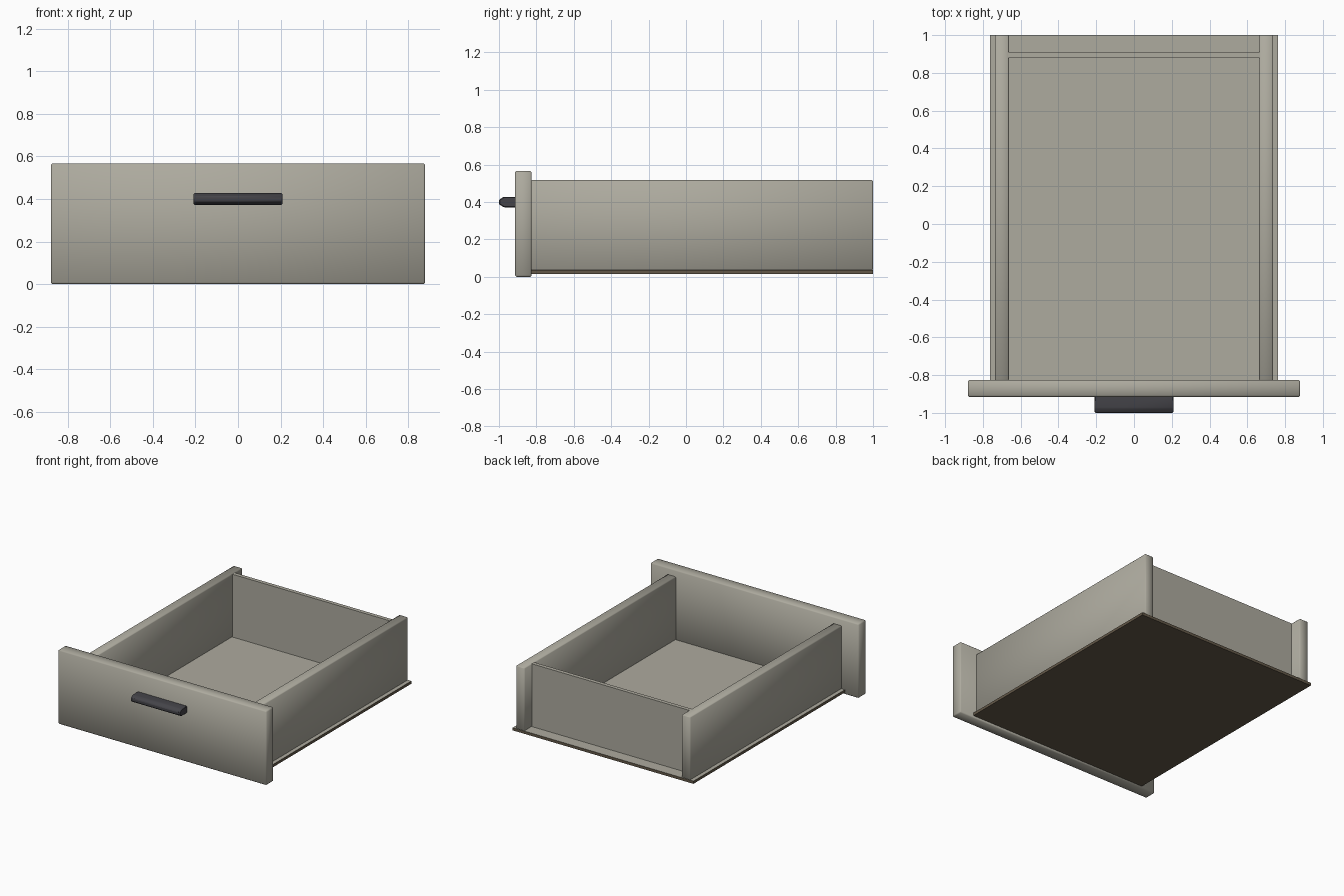
import bpy, bmesh

if "Cube" in bpy.data.objects:
    bpy.data.objects.remove(bpy.data.objects["Cube"])


def material(name, rgb):
    m = bpy.data.materials.new(name)
    m.diffuse_color = (*rgb, 1)
    m.use_nodes = True
    m.node_tree.nodes["Principled BSDF"].inputs["Base Color"].default_value = m.diffuse_color
    return m


paint = material("warm grey paint", (0.42, 0.405, 0.345))
brown = material("dark brown base", (0.125, 0.098, 0.065))
metal = material("dark handle", (0.058, 0.057, 0.066))


def smooth(ob):
    bpy.ops.object.select_all(action='DESELECT')
    bpy.context.view_layer.objects.active = ob
    ob.select_set(True)
    bpy.ops.object.shade_smooth_by_angle(angle=1.0)


def board(name, lo, hi, mat, chamfer=0.0):
    """Box between two corners, with an optional small chamfer."""
    bm = bmesh.new()
    bmesh.ops.create_cube(bm, size=1)
    for v in bm.verts:
        v.co = [(a + b) / 2 + c * (b - a) for a, b, c in zip(lo, hi, v.co)]
    if chamfer:
        bmesh.ops.bevel(bm, geom=bm.edges[:], offset=chamfer, segments=1,
                        profile=0.5, affect='EDGES')
    me = bpy.data.meshes.new(name)
    bm.to_mesh(me)
    bm.free()
    ob = bpy.data.objects.new(name, me)
    bpy.context.collection.objects.link(ob)
    me.materials.append(mat)
    if chamfer:
        smooth(ob)
    return ob


# Drawer front
board("drawer_front", (-0.88, -0.915, 0), (0.88, -0.825, 0.567), paint, 0.008)

# Side walls, one on each side
for side, x in (("left", -0.70), ("right", 0.70)):
    board(side + "_side", (x - 0.037, -0.83, 0.034), (x + 0.037, 1, 0.517),
          paint, 0.006)

# Back wall, set in from the rear ends of the sides
board("back_wall", (-0.67, 0.88, 0.034), (0.67, 0.91, 0.515), paint)

# Base plate: painted top, brown edges and underside
base = board("base_plate", (-0.763, -0.83, 0.015), (0.763, 1, 0.036), brown)
base.data.materials.append(paint)
for p in base.data.polygons:
    p.material_index = 1 if p.normal.z > 0.5 else 0

# Handle: chamfered profile run along x
profile = [(-0.91, 0.372), (-0.975, 0.372), (-1.0, 0.388),
           (-1.0, 0.412), (-0.975, 0.428), (-0.91, 0.428)]
bm = bmesh.new()
face = bm.faces.new([bm.verts.new((-0.208, y, z)) for y, z in profile])
ext = bmesh.ops.extrude_face_region(bm, geom=[face])
for g in ext["geom"]:
    if isinstance(g, bmesh.types.BMVert):
        g.co.x = 0.208
if not any(len(f.verts) == 6 and f.calc_center_median().x < -0.2 for f in bm.faces):
    bmesh.ops.holes_fill(bm, edges=bm.edges[:], sides=0)
bmesh.ops.recalc_face_normals(bm, faces=bm.faces[:])
me = bpy.data.meshes.new("handle")
bm.to_mesh(me)
bm.free()
me.materials.append(metal)
handle = bpy.data.objects.new("handle", me)
bpy.context.collection.objects.link(handle)
bev = handle.modifiers.new("soft edges", 'BEVEL')
bev.width = 0.005
bev.segments = 1
smooth(handle)
